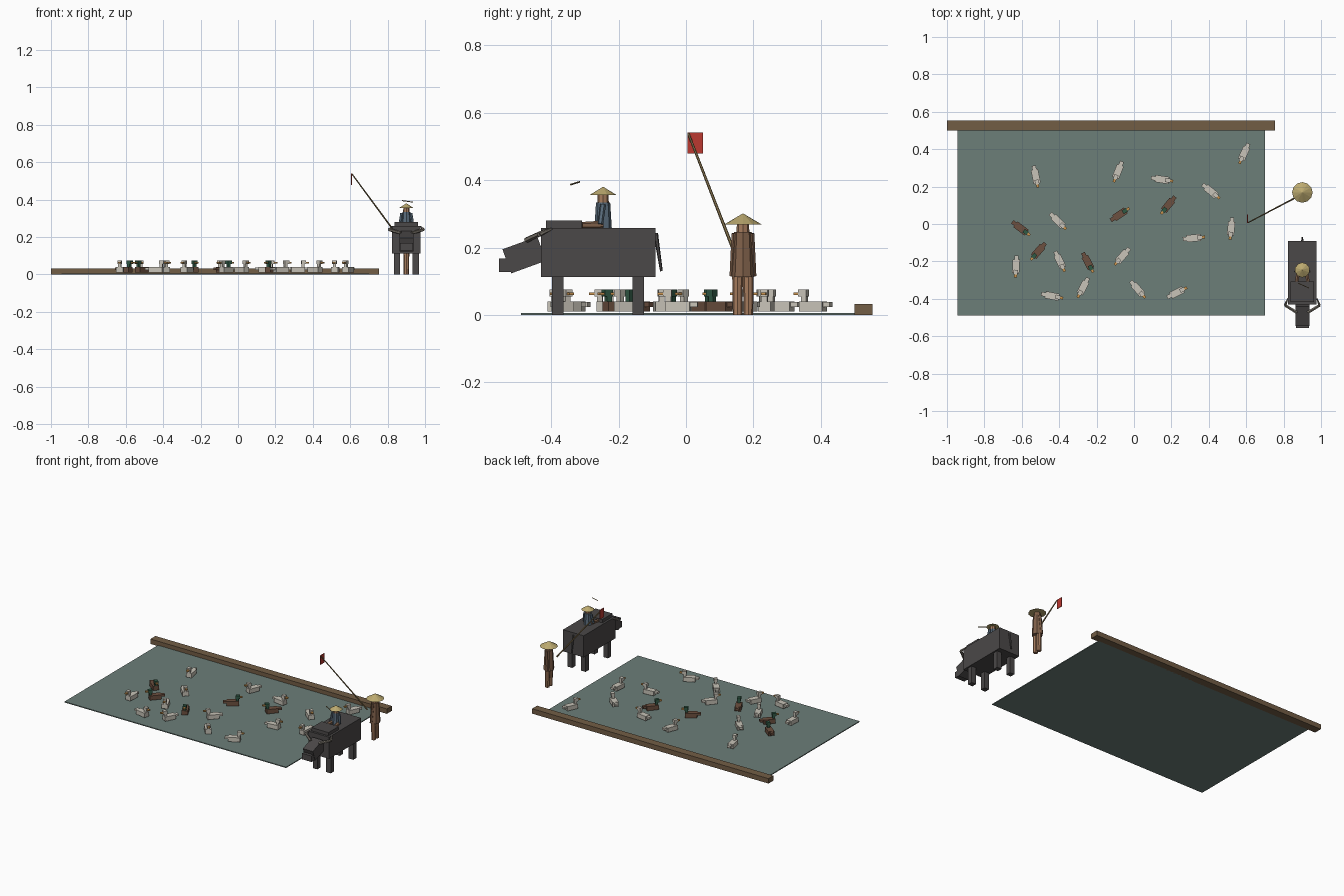
import bpy, bmesh, math
from mathutils import Vector, Matrix

if "Cube" in bpy.data.objects:
    bpy.data.objects.remove(bpy.data.objects["Cube"])


def mat(name, r, g, b):
    m = bpy.data.materials.new(name)
    m.diffuse_color = (r, g, b, 1)
    m.use_nodes = True
    m.node_tree.nodes["Principled BSDF"].inputs["Base Color"].default_value = m.diffuse_color
    return m


WATER = mat("water", .15, .21, .19)
EARTH = mat("earth", .17, .11, .06)
HIDE = mat("hide", .07, .065, .065)
HORN = mat("horn", .2, .18, .15)
STRAW = mat("straw", .5, .4, .16)
SKIN = mat("skin", .38, .2, .11)
CLOTH = mat("brown_cloth", .22, .12, .07)
BLUE = mat("blue_cloth", .1, .15, .2)
WOOD = mat("bamboo", .25, .18, .08)
RED = mat("red", .5, .04, .03)
WHITE = mat("pale_feather", .58, .55, .48)
BROWN = mat("brown_feather", .15, .08, .05)
GREEN = mat("green_feather", .03, .1, .06)
BILL = mat("bill", .6, .3, .08)


def finish(name, bm, m):
    me = bpy.data.meshes.new(name)
    bm.to_mesh(me)
    bm.free()
    me.materials.append(m)
    ob = bpy.data.objects.new(name, me)
    bpy.context.collection.objects.link(ob)
    return ob


def box(name, lo, hi, m, xf=None, taper=1):
    """Box from corner to corner; taper scales the top face."""
    lo, hi = Vector(lo), Vector(hi)
    c, s = (lo + hi) / 2, hi - lo
    bm = bmesh.new()
    bmesh.ops.create_cube(bm, size=1)
    for v in bm.verts:
        k = taper if v.co.z > 0 else 1
        v.co = Vector((v.co.x * s.x * k, v.co.y * s.y * k, v.co.z * s.z)) + c
    if xf:
        bm.transform(xf)
    return finish(name, bm, m)


def beam(name, p, q, r1, r2, m, sides=8):
    """Straight tapered rod from p to q."""
    p, q = Vector(p), Vector(q)
    d = q - p
    bm = bmesh.new()
    bmesh.ops.create_cone(bm, cap_ends=True, segments=sides, radius1=r1, radius2=r2, depth=d.length)
    rot = d.to_track_quat('Z', 'Y').to_matrix().to_4x4()
    bm.transform(Matrix.Translation((p + q) / 2) @ rot)
    return finish(name, bm, m)


# Flooded field and bank
box("field_water", (-.945, -.49, 0), (.70, .507, .006), WATER)
box("field_bank", (-1, .5, 0), (.755, .553, .033), EARTH)

# Ducks: centre x, y, heading x, y, drake flag
ducks = [
    (-.525, .254, 4, -20, 0), (-.086, .28, -8, -20, 0), (.15, .238, 20, -3, 0), (.412, .174, 17, -14, 0),
    (.588, .377, -9, -20, 0), (.519, -.024, -2, -20, 0), (.32, -.075, 20, 2, 0), (.182, .1, -13, -16, 1),
    (-.075, .052, 18, 12, 1), (-.604, -.024, 17, -13, 1), (-.406, .014, 15, -15, 0), (-.513, -.147, -14, -16, 1),
    (-.246, -.206, 10, -19, 1), (-.064, -.174, -15, -17, 0), (-.396, -.2, 9, -19, 0), (-.631, -.227, -1, -20, 0),
    (-.273, -.34, -10, -19, 0), (-.438, -.385, 20, -4, 0), (.021, -.35, 14, -16, 0), (.23, -.366, 18, 9, 0)]
for i, (x, y, hx, hy, drake) in enumerate(ducks):
    xf = Matrix.Translation((x, y, 0)) @ Matrix.Rotation(math.atan2(hy, hx), 4, 'Z')
    body, head = (BROWN, GREEN) if drake else (WHITE, WHITE)
    n = f"duck_{i + 1}_"
    box(n + "body", (-.037, -.019, .011), (.037, .019, .04), body, xf)
    box(n + "tail", (-.059, -.011, .024), (-.034, .011, .038), body, xf)
    box(n + "neck", (.02, -.008, .036), (.036, .008, .06), head, xf)
    box(n + "head", (.018, -.011, .055), (.044, .011, .075), head, xf)
    box(n + "bill", (.043, -.007, .059), (.06, .007, .067), BILL, xf)

# Buffalo
CX = .9
box("buffalo_body", (CX - .077, -.43, .113), (CX + .077, -.091, .258), HIDE)
box("buffalo_shoulder", (CX - .063, -.416, .25), (CX + .063, -.308, .28), HIDE)
tilt = Matrix.Translation((CX, -.48, .178)) @ Matrix.Rotation(math.radians(20), 4, 'X')
box("buffalo_head", (-.037, -.055, -.038), (.037, .055, .038), HIDE, tilt)
box("buffalo_muzzle", (CX - .035, -.5555, .128), (CX + .035, -.52, .168), HIDE)
beam("buffalo_tail", (CX, -.09, .243), (CX, -.073, .13), .007, .004, HIDE, 6)
for s, side in ((-1, "left"), (1, "right")):
    for y, end in ((-.38, "front"), (-.142, "rear")):
        box(f"buffalo_{end}_{side}_leg", (CX + s * .05 - .017, y - .017, 0), (CX + s * .05 + .017, y + .017, .12), HIDE)
    pts = [(CX + s * .03, -.473, .222), (CX + s * .092, -.435, .24), (CX + s * .078, -.398, .256)]
    beam(f"{side}_horn_base", pts[0], pts[1], .009, .008, HORN, 6)
    beam(f"{side}_horn_tip", pts[1], pts[2], .008, .003, HORN, 6)

# Rider on the buffalo
RY = -.246
beam("rider_torso", (CX, RY, .255), (CX, RY, .334), .026, .021, BLUE)
beam("rider_head", (CX, RY, .332), (CX, RY, .362), .017, .016, SKIN)
beam("rider_hat", (CX, RY, .356), (CX, RY, .38), .04, .001, STRAW, 10)
for s, side in ((-1, "left"), (1, "right")):
    beam(f"rider_{side}_arm", (CX + s * .024, RY, .328), (CX + s * .034, RY - .008, .27), .009, .008, BLUE, 6)
    beam(f"rider_{side}_leg", (CX + s * .02, RY, .268), (CX + s * .03, -.308, .266), .012, .01, CLOTH, 6)
beam("floating_flute", (.877, -.316, .395), (.935, -.342, .387), .0025, .0025, WOOD, 6)

# Herder standing on the bank side, facing the ducks
HY = .169
beam("herder_torso", (CX, HY, .113), (CX, HY, .246), .033, .026, CLOTH)
beam("herder_head", (CX, HY, .244), (CX, HY, .276), .019, .018, SKIN)
beam("herder_hat", (CX, HY, .269), (CX, HY, .301), .055, .001, STRAW, 12)
for s, side in ((-1, "right"), (1, "left")):
    beam(f"herder_{side}_leg", (CX, HY + s * .016, 0), (CX, HY + s * .016, .12), .014, .016, SKIN)
    beam(f"herder_{side}_arm", (CX, HY + s * .024, .242), (CX - .008, HY + s * .031, .115), .01, .009, CLOTH, 6)

# Pole with flag
beam("flag_pole", (.862, .14, .195), (.609, .007, .538), .005, .0035, WOOD, 6)
box("flag", (.605, .005, .479), (.609, .05, .541), RED)
